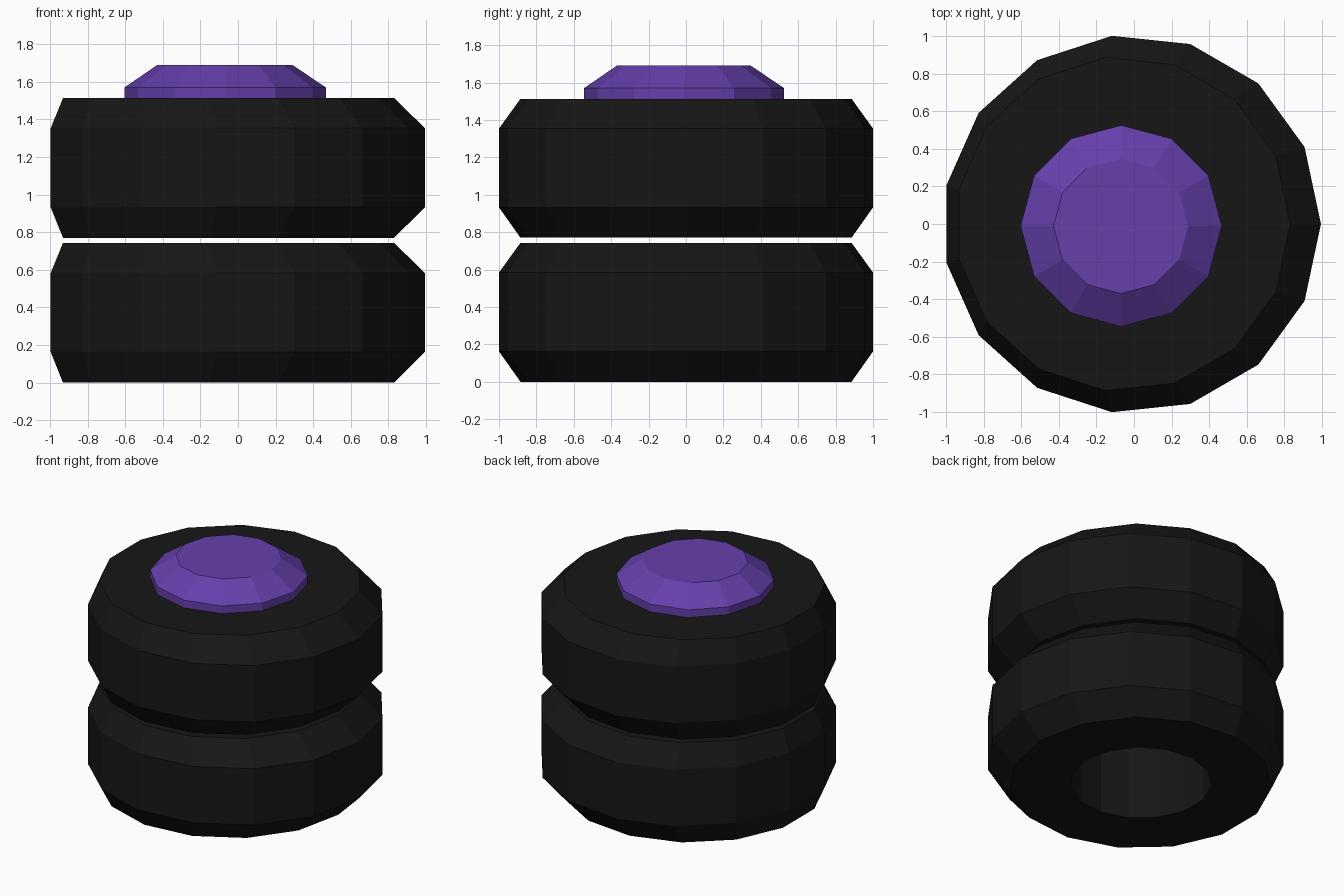
import bpy, bmesh
from math import cos, sin, tau

if "Cube" in bpy.data.objects:
    bpy.data.objects.remove(bpy.data.objects["Cube"])


def material(name, rgb):
    m = bpy.data.materials.new(name)
    m.diffuse_color = (*rgb, 1)
    m.use_nodes = True
    m.node_tree.nodes["Principled BSDF"].inputs["Base Color"].default_value = m.diffuse_color
    return m


def loft(name, rings, sides, mat, hollow=False):
    """Join rings of (radius, centre x, centre y, z); close as a loop or cap the ends."""
    bm = bmesh.new()
    loops = [[bm.verts.new((cx + r * cos(tau * i / sides), cy + r * sin(tau * i / sides), z))
              for i in range(sides)] for r, cx, cy, z in rings]
    pairs = list(zip(loops, loops[1:]))
    if hollow:
        pairs.append((loops[-1], loops[0]))
    else:
        bm.faces.new(loops[0])
        bm.faces.new(loops[-1])
    for a, b in pairs:
        for i in range(sides):
            j = (i + 1) % sides
            bm.faces.new((a[i], a[j], b[j], b[i]))
    bmesh.ops.recalc_face_normals(bm, faces=bm.faces)
    mesh = bpy.data.meshes.new(name)
    bm.to_mesh(mesh)
    bm.free()
    mesh.materials.append(mat)
    obj = bpy.data.objects.new(name, mesh)
    bpy.context.collection.objects.link(obj)
    return obj


rubber = material("black_rubber", (0.008, 0.008, 0.008))
purple = material("purple_paint", (0.13, 0.05, 0.41))

# Two stacked tyres with bevelled shoulders and an open centre
for name, z in (("lower_tyre", 0.0), ("upper_tyre", 0.77)):
    loft(name, [(0.48, -0.06, 0, z), (0.89, -0.06, 0, z),
                (1.006, -0.012, 0, z + 0.163), (1.006, -0.012, 0, z + 0.583),
                (0.89, -0.06, 0, z + 0.743), (0.48, -0.06, 0, z + 0.743)],
         15, rubber, hollow=True)

# Faceted cap covering the top hole
loft("top_cap", [(0.535, -0.068, -0.01, 1.508), (0.535, -0.068, -0.01, 1.57),
                 (0.358, -0.07, -0.012, 1.69)], 12, purple)
